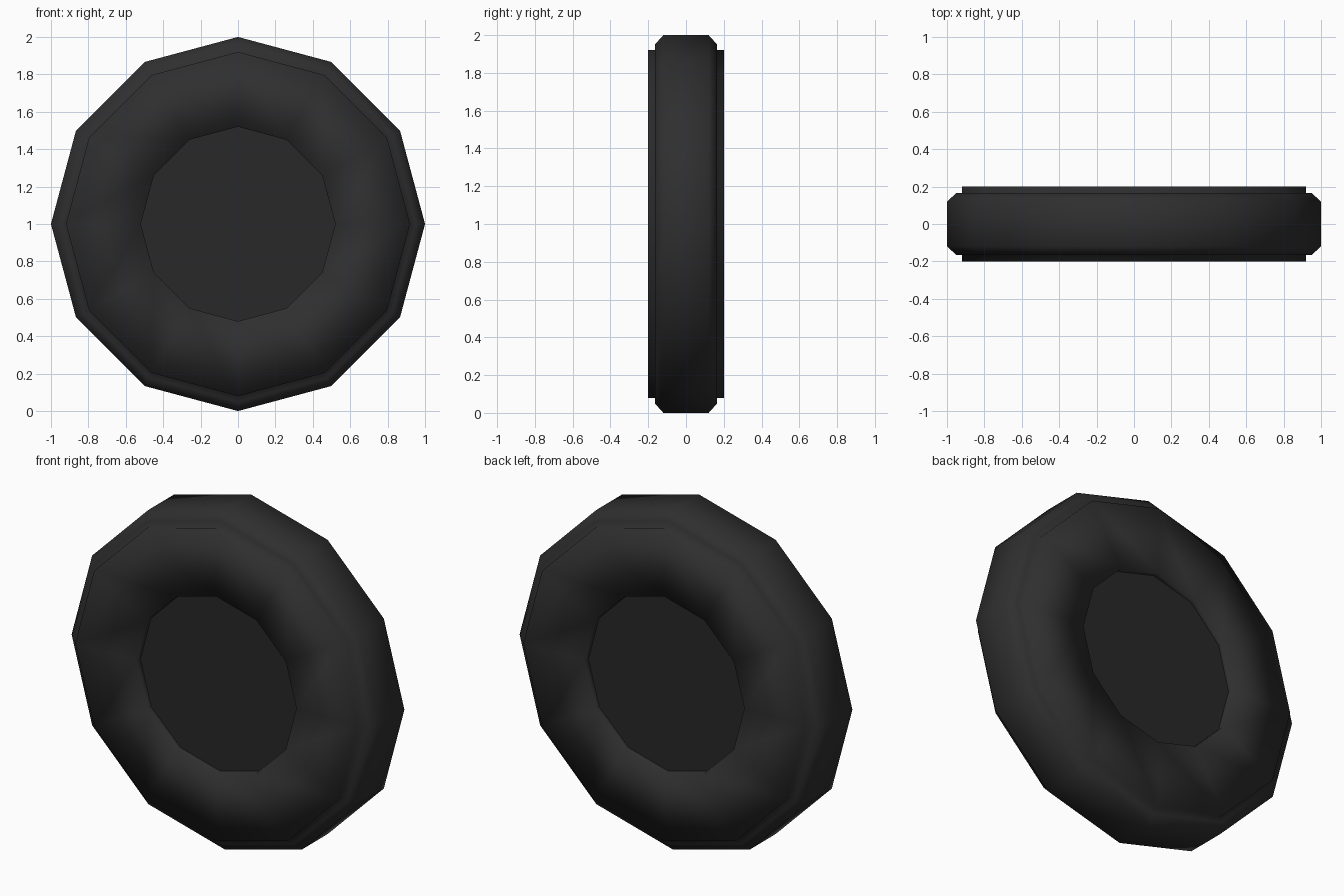
import bpy
import bmesh
import math
from mathutils import Vector

SIDES = 12
CENTRE = Vector((0, 0, 1))

cube = bpy.data.objects.get("Cube")
if cube:
    bpy.data.objects.remove(cube, do_unlink=True)


def make_material(name, shade):
    mat = bpy.data.materials.new(name)
    mat.use_nodes = True
    colour = (shade, shade, shade, 1)
    mat.diffuse_color = colour
    bsdf = mat.node_tree.nodes["Principled BSDF"]
    bsdf.inputs["Base Color"].default_value = colour
    bsdf.inputs["Roughness"].default_value = 0.8
    return mat


rubber = make_material("black rubber", 0.028)
dark = make_material("dark hub", 0.021)

# Tyre: half section (radius, y) with raised sidewall, step and chamfer, mirrored
half = [(0.52, 0.165), (0.52, 0.2), (0.92, 0.2),
        (0.92, 0.165), (0.95, 0.165), (1.0, 0.12)]
section = half + [(r, -y) for r, y in reversed(half)]

bm = bmesh.new()
verts = [bm.verts.new((0, y, r)) for r, y in section]
edges = [bm.edges.new(pair) for pair in zip(verts, verts[1:])]
bmesh.ops.spin(bm, geom=verts + edges, cent=(0, 0, 0), axis=(0, 1, 0),
               angle=math.tau, steps=SIDES, use_duplicate=False)
bmesh.ops.remove_doubles(bm, verts=bm.verts, dist=0.001)
bmesh.ops.recalc_face_normals(bm, faces=bm.faces)
# Make sure the tread faces outwards
tread = max(bm.faces, key=lambda f: f.calc_center_median().xz.length)
if tread.normal.dot(tread.calc_center_median()) < 0:
    bmesh.ops.reverse_faces(bm, faces=bm.faces)
for face in bm.faces:
    face.smooth = True
mesh = bpy.data.meshes.new("tyre")
bm.to_mesh(mesh)
bm.free()
tyre = bpy.data.objects.new("tyre", mesh)
tyre.location = CENTRE
mesh.materials.append(rubber)
bpy.context.collection.objects.link(tyre)

# Hub: flat plug closing both recesses
bpy.ops.mesh.primitive_cylinder_add(vertices=SIDES, radius=0.52, depth=0.33,
                                    location=CENTRE,
                                    rotation=(math.pi / 2, 0, 0))
hub = bpy.context.object
hub.name = "hub"
hub.data.materials.append(dark)
